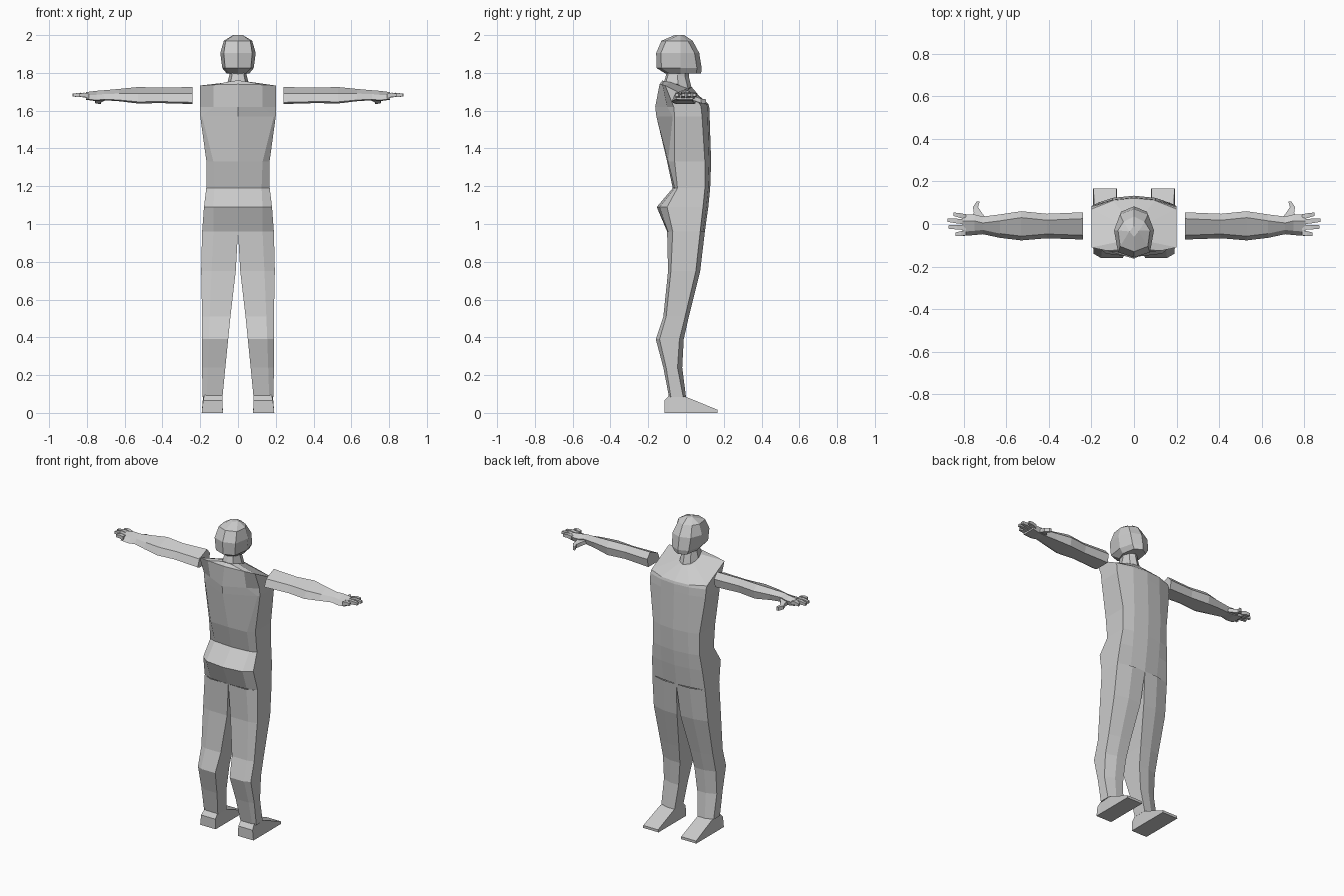
import bpy, bmesh

grey = bpy.data.materials.new("light_grey")
grey.diffuse_color = (0.6, 0.6, 0.6, 1)


def loft(name, rings, cap_start=True, cap_end=True, side=1):
    """Skin a list of equal-length closed rings; side=-1 mirrors in x."""
    bm = bmesh.new()
    loops = [[bm.verts.new((x * side, y, z)) for x, y, z in r] for r in rings]
    n = len(loops[0])
    for a, b in zip(loops, loops[1:]):
        for i in range(n):
            j = (i + 1) % n
            bm.faces.new((a[i], a[j], b[j], b[i]))
    if cap_start:
        bm.faces.new(loops[0])
    if cap_end:
        bm.faces.new(loops[-1])
    bmesh.ops.recalc_face_normals(bm, faces=bm.faces)
    me = bpy.data.meshes.new(name)
    bm.to_mesh(me)
    bm.free()
    me.materials.append(grey)
    ob = bpy.data.objects.new(name, me)
    bpy.context.collection.objects.link(ob)
    return ob


def whole(half):
    """Complete a half ring that starts and ends on x = 0."""
    return half + [(-x, y, z) for x, y, z in half[-2:0:-1]]


# Torso: sloping shoulder yoke, then level rings down to the hips
torso = [
    whole([(0, -.125, 1.76), (.03, -.12, 1.757), (.055, -.08, 1.75),
           (.055, 0, 1.72), (.03, .03, 1.71), (0, .035, 1.71)]),
    whole([(0, -.14, 1.74), (.13, -.125, 1.737), (.2, -.11, 1.733),
           (.2, .07, 1.64), (.1, .11, 1.635), (0, .118, 1.635)]),
]
# z, back y, inner corner x, y, outer x, outer back y, outer front y, centre front y
for z, yb, xi, yi, xo, ys, yf, yc in [
        (1.62, -.163, .13, -.10, .2, -.065, .08, .123),
        (1.57, -.157, .19, -.07, .2, -.06, .085, .125),
        (1.33, -.10, .13, -.095, .167, -.06, .10, .133),
        (1.19, -.07, .125, -.06, .168, -.045, .10, .128),
        (1.09, -.155, .13, -.14, .18, -.10, .09, .118),
        (0.96, -.10, .13, -.095, .19, -.07, .075, .10)]:
    torso.append(whole([(0, yb, z), (xi, yi, z), (xo, ys, z),
                        (xo, yf, z), (.1, yc - .01, z), (0, yc, z)]))
loft("torso", torso, cap_end=False)

# Neck
loft("neck", [whole([(0, yb, z), (w * .7, yb + .01, z), (w, (yb + yf) / 2, z),
                     (w * .7, yf - .02, zf), (0, yf, zf)])
              for z, zf, w, yb, yf in [(1.74, 1.70, .058, -.12, .035),
                                       (1.79, 1.78, .045, -.105, .015),
                                       (1.83, 1.83, .045, -.10, .015)]])

# Head: z, back y, back corner x, widest x, front corner x, front y
loft("head", [whole([(0, yb, z), (xb, yb + .025, z), (w, -.03, z),
                     (xf, yf - .025, z), (0, yf, z)])
              for z, yb, xb, w, xf, yf in [(1.797, -.11, .04, .06, .045, .08),
                                           (1.825, -.155, .068, .083, .06, .083),
                                           (1.905, -.158, .075, .094, .066, .07),
                                           (1.97, -.13, .065, .075, .05, .035),
                                           (2.0, -.06, .022, .025, .022, -.01)]])

for side, tag in ((1, "right"), (-1, "left")):
    # Leg: z, inner x, back corner x, outer x, back y, outer back y, outer front y, front y
    loft(tag + "_leg",
         [[(xi, yb, z), (xb, yb, z), (xo, ys, z), (xo, yf, z),
           ((xi + xo) / 2, yc, z), (xi, yc, z)]
          for z, xi, xb, xo, yb, ys, yf, yc in [
              (.96, 0, .13, .19, -.10, -.07, .075, .10),
              (.75, .012, .14, .195, -.095, -.08, .052, .075),
              (.51, .04, .15, .19, -.12, -.105, -.005, .015),
              (.39, .052, .155, .19, -.16, -.14, -.035, -.012),
              (.24, .067, .16, .19, -.12, -.105, -.045, -.02),
              (.085, .082, .165, .188, -.09, -.08, -.015, .0)]],
         cap_start=False, side=side)

    # Foot: wedge running forward to the toe
    loft(tag + "_foot",
         [[(.08, y, 0), (.192, y, 0), (xo, y, z), (.083, y, z)]
          for y, xo, z in [(-.115, .185, .065), (-.088, .178, .095),
                           (0, .185, .085), (.168, .19, .016)]], side=side)

    # Arm and palm: x, front y, back y, top z, bottom z
    loft(tag + "_arm",
         [[(x, yf, zb + .6 * (zt - zb)), (x, yf - .03, zt),
           (x, yb + .02, zb + .62 * (zt - zb)), (x, yb, zb + .1 * (zt - zb)),
           (x, yb + .02, zb), (x, yf - .01, zb)]
          for x, yf, yb, zt, zb in [
              (.24, .055, -.073, 1.725, 1.635), (.41, .048, -.067, 1.722, 1.64),
              (.53, .060, -.077, 1.725, 1.638), (.63, .045, -.065, 1.715, 1.65),
              (.71, .035, -.048, 1.708, 1.655), (.75, .045, -.052, 1.705, 1.65),
              (.805, .045, -.056, 1.698, 1.658)]], side=side)

    # Fingers: y at base, y at tip, tip x
    for i, (y0, y1, tip) in enumerate([(.034, .046, .848), (.010, .018, .876),
                                       (-.016, -.014, .872), (-.042, -.048, .838)]):
        loft(f"{tag}_finger_{i + 1}",
             [[(x, y - r, z - r), (x, y + r, z - r), (x, y + r, z + r), (x, y - r, z + r)]
              for x, y, z, r in [(.79, y0, 1.677, .012),
                                 ((.79 + tip) / 2, (y0 + y1) / 2, 1.684, .011),
                                 (tip, y1, 1.682, .008)]], side=side)

    # Thumb: hooks forward and down from the palm
    loft(tag + "_thumb",
         [[(x - r, y, z - .012), (x + r, y, z - .012), (x + r, y, z + .012), (x - r, y, z + .012)]
          for x, y, z, r in [(.725, .02, 1.672, .035), (.735, .055, 1.66, .018),
                             (.745, .08, 1.652, .012), (.732, .106, 1.648, .007)]], side=side)
